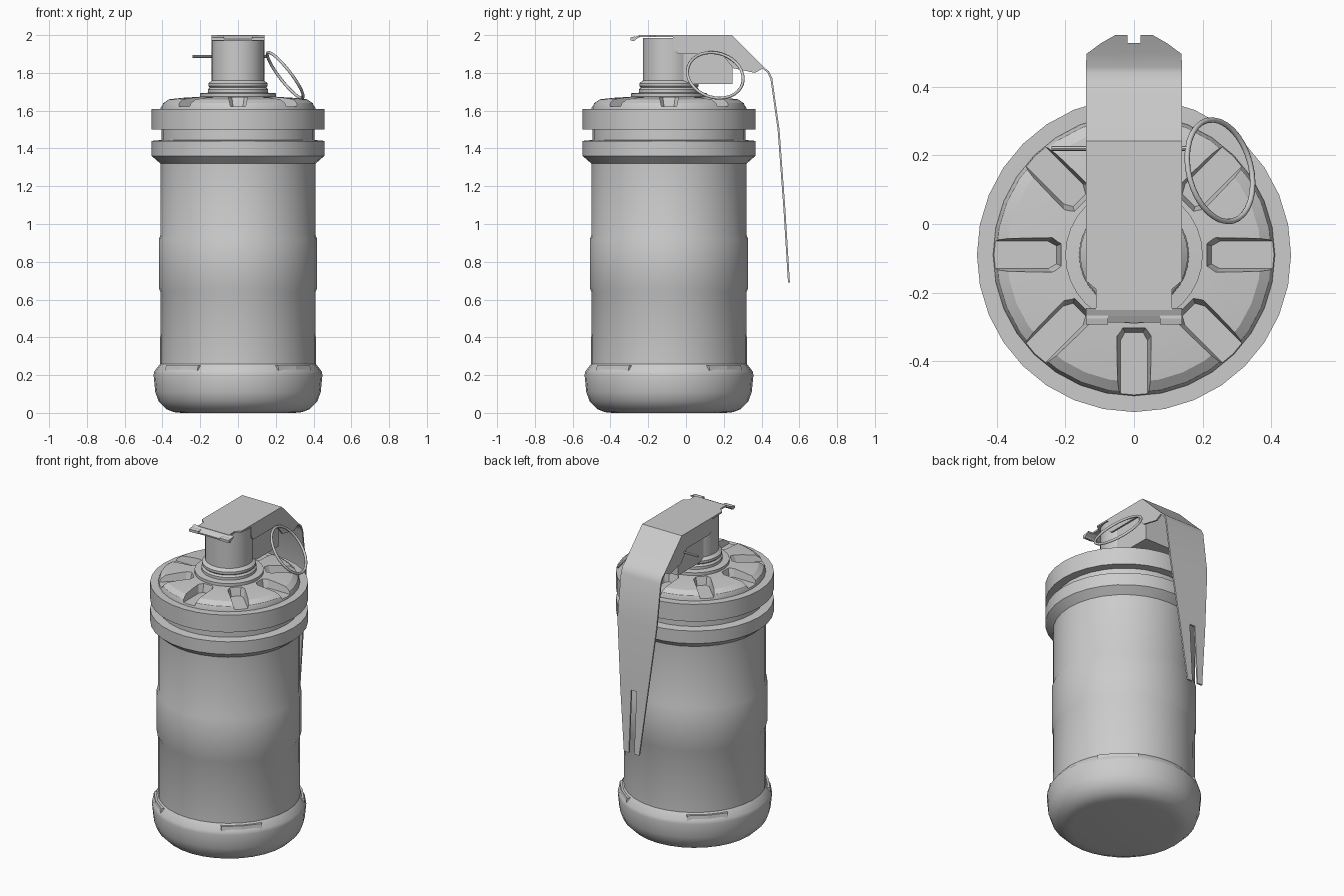
import bpy, bmesh, math
from mathutils import Vector, Matrix

if "Cube" in bpy.data.objects:
    bpy.data.objects.remove(bpy.data.objects["Cube"])

CY = -0.09      # y of the canister axis
SEG = 32


def finish(name, bm, angle=30):
    bmesh.ops.recalc_face_normals(bm, faces=bm.faces[:])
    me = bpy.data.meshes.new(name)
    bm.to_mesh(me)
    bm.free()
    ob = bpy.data.objects.new(name, me)
    bpy.context.collection.objects.link(ob)
    if angle:
        smooth(ob, angle)
    return ob


def smooth(ob, angle=30):
    bpy.ops.object.select_all(action='DESELECT')
    ob.select_set(True)
    bpy.context.view_layer.objects.active = ob
    bpy.ops.object.shade_smooth_by_angle(angle=math.radians(angle))


def apply_modifiers(ob):
    bpy.ops.object.select_all(action='DESELECT')
    ob.select_set(True)
    bpy.context.view_layer.objects.active = ob
    for m in list(ob.modifiers):
        bpy.ops.object.modifier_apply(modifier=m.name)


def lathe(name, profile, angle=30):
    """Turn an (r, z) profile, bottom to top, into a capped solid."""
    bm = bmesh.new()
    rings = []
    for r, z in profile:
        rings.append([bm.verts.new((r * math.cos(a), CY + r * math.sin(a), z))
                      for a in (2 * math.pi * i / SEG for i in range(SEG))])
    for lo, hi in zip(rings, rings[1:]):
        for i in range(SEG):
            j = (i + 1) % SEG
            bm.faces.new((lo[i], lo[j], hi[j], hi[i]))
    bm.faces.new(rings[0])
    bm.faces.new(rings[-1])
    return finish(name, bm, angle)


def prism(bm, outline_a, outline_b):
    """Join two matching outlines into a closed solid."""
    a = [bm.verts.new(p) for p in outline_a]
    b = [bm.verts.new(p) for p in outline_b]
    bm.faces.new(a)
    bm.faces.new(b)
    for i in range(len(a)):
        j = (i + 1) % len(a)
        bm.faces.new((a[i], a[j], b[j], b[i]))


def side_prism(bm, yz, x0, x1):
    prism(bm, [(x0, y, z) for y, z in yz], [(x1, y, z) for y, z in yz])


# Canister with base bumper, waist band and grooved rim
lathe("canister", [
    (0.30, 0.0), (0.34, 0.004), (0.38, 0.02), (0.42, 0.06), (0.438, 0.11),
    (0.447, 0.20), (0.443, 0.22), (0.412, 0.26), (0.411, 0.64), (0.419, 0.66),
    (0.419, 0.92), (0.411, 0.94), (0.411, 1.32), (0.457, 1.36), (0.457, 1.44),
    (0.405, 1.445), (0.405, 1.50), (0.457, 1.50), (0.457, 1.61), (0.40, 1.61)])

# Four flat tabs on the base shoulder
bm = bmesh.new()
for k in range(4):
    rot = Matrix.Translation((0, CY, 0)) @ Matrix.Rotation(math.radians(45 + 90 * k), 4, 'Z')
    lo = [(0.36, -0.12), (0.425, -0.12), (0.438, 0), (0.425, 0.12), (0.36, 0.12)]
    prism(bm, [rot @ Vector((x, y, 0.218)) for x, y in lo],
          [rot @ Vector((x - 0.005, y, 0.25)) for x, y in lo])
finish("base_tabs", bm, 0)

# Domed lid with eight radial recesses
lid = lathe("lid", [(0.41, 1.58), (0.41, 1.615), (0.40, 1.64), (0.37, 1.66),
                    (0.30, 1.668), (0.18, 1.675)], 0)
bm = bmesh.new()
for k in range(8):
    rot = Matrix.Translation((0, CY, 0)) @ Matrix.Rotation(math.radians(45 * k), 4, 'Z')

    def slot(w, r, z):
        pts = [(0.45, -w), (r + 0.025, -w), (r, -w * 0.65),
               (r, w * 0.65), (r + 0.025, w), (0.45, w)]
        return [rot @ Vector((x, y, z)) for x, y in pts]
    prism(bm, slot(0.040, 0.225, 1.622), slot(0.056, 0.205, 1.70))
cutter = finish("lid_cutter", bm, 0)
cutter.hide_render = True
mod = lid.modifiers.new("slots", 'BOOLEAN')
mod.operation = 'DIFFERENCE'
mod.solver = 'EXACT'
mod.object = cutter
apply_modifiers(lid)
bpy.data.objects.remove(cutter)
smooth(lid, 25)

# Fuze neck with stepped collars
lathe("fuze_neck", [
    (0.20, 1.65), (0.20, 1.692), (0.16, 1.695), (0.16, 1.712), (0.15, 1.722),
    (0.157, 1.73), (0.157, 1.745), (0.138, 1.76), (0.138, 1.985)])

# Striker block behind the neck
bm = bmesh.new()
side_prism(bm, [(-0.05, 1.74), (0.245, 1.74), (0.245, 1.95), (0.225, 1.985), (-0.05, 1.985)],
           -0.115, 0.115)
finish("striker_block", bm, 0)

# Lever: bent tapering strip with a forked tip, rows of (y, z, half width)
rows = [(-0.25, 1.995, 0.11), (-0.19, 1.995, 0.11), (-0.165, 1.995, 0.14),
        (0.24, 1.995, 0.14), (0.41, 1.825, 0.14), (0.435, 1.805, 0.14),
        (0.452, 1.77, 0.14), (0.49, 1.50, 0.138), (0.521, 1.08, 0.096),
        (0.545, 0.69, 0.054)]
bm = bmesh.new()
grid = [[bm.verts.new((x, y, z)) for x in (-w, -0.019, 0.019, w)] for y, z, w in rows]
for i in range(len(rows) - 1):
    for c in range(3):
        if c == 1 and i == len(rows) - 2:
            continue        # gap between the fork prongs
        bm.faces.new((grid[i][c], grid[i + 1][c], grid[i + 1][c + 1], grid[i][c + 1]))
lever = finish("lever", bm, 0)
sol = lever.modifiers.new("thickness", 'SOLIDIFY')
sol.thickness = 0.01
sol.offset = 0
apply_modifiers(lever)
smooth(lever, 30)

# Lever side flanges, mirrored left and right
bm = bmesh.new()
flange = [(-0.07, 1.995), (-0.065, 1.92), (-0.04, 1.90), (0.19, 1.90), (0.25, 1.825),
          (0.365, 1.80), (0.41, 1.825), (0.24, 1.995)]
for s in (-1, 1):
    side_prism(bm, flange, s * 0.13, s * 0.14)
finish("lever_flanges", bm, 0)

# Hooked lip at the front of the lever, with two curled ends
bm = bmesh.new()
side_prism(bm, [(-0.245, 2.0), (-0.245, 1.99), (-0.265, 1.978), (-0.285, 1.97),
                (-0.287, 1.98), (-0.268, 1.99)], -0.14, 0.14)
for s in (-1, 1):
    side_prism(bm, [(-0.255, 1.99), (-0.275, 1.968), (-0.293, 1.972), (-0.293, 1.988),
                    (-0.275, 1.992)], s * 0.075, s * 0.14)
finish("lever_lip", bm, 0)

# Safety pin through the block
bm = bmesh.new()
bmesh.ops.create_cone(bm, cap_ends=True, segments=8, radius1=0.007, radius2=0.007, depth=0.40,
                      matrix=Matrix.Translation((-0.04, 0.22, 1.887)) @ Matrix.Rotation(math.pi / 2, 4, 'Y'))
finish("safety_pin", bm)

# Pull ring hanging off the pin
bpy.ops.mesh.primitive_torus_add(major_segments=32, minor_segments=8,
                                 major_radius=0.151, minor_radius=0.008)
ring = bpy.context.object
ring.name = "pull_ring"
ring.rotation_euler = Vector((0.775, 0.2, 0.6)).to_track_quat('Z', 'Y').to_euler()
ring.location = (0.25, 0.155, 1.787)
smooth(ring, 60)
